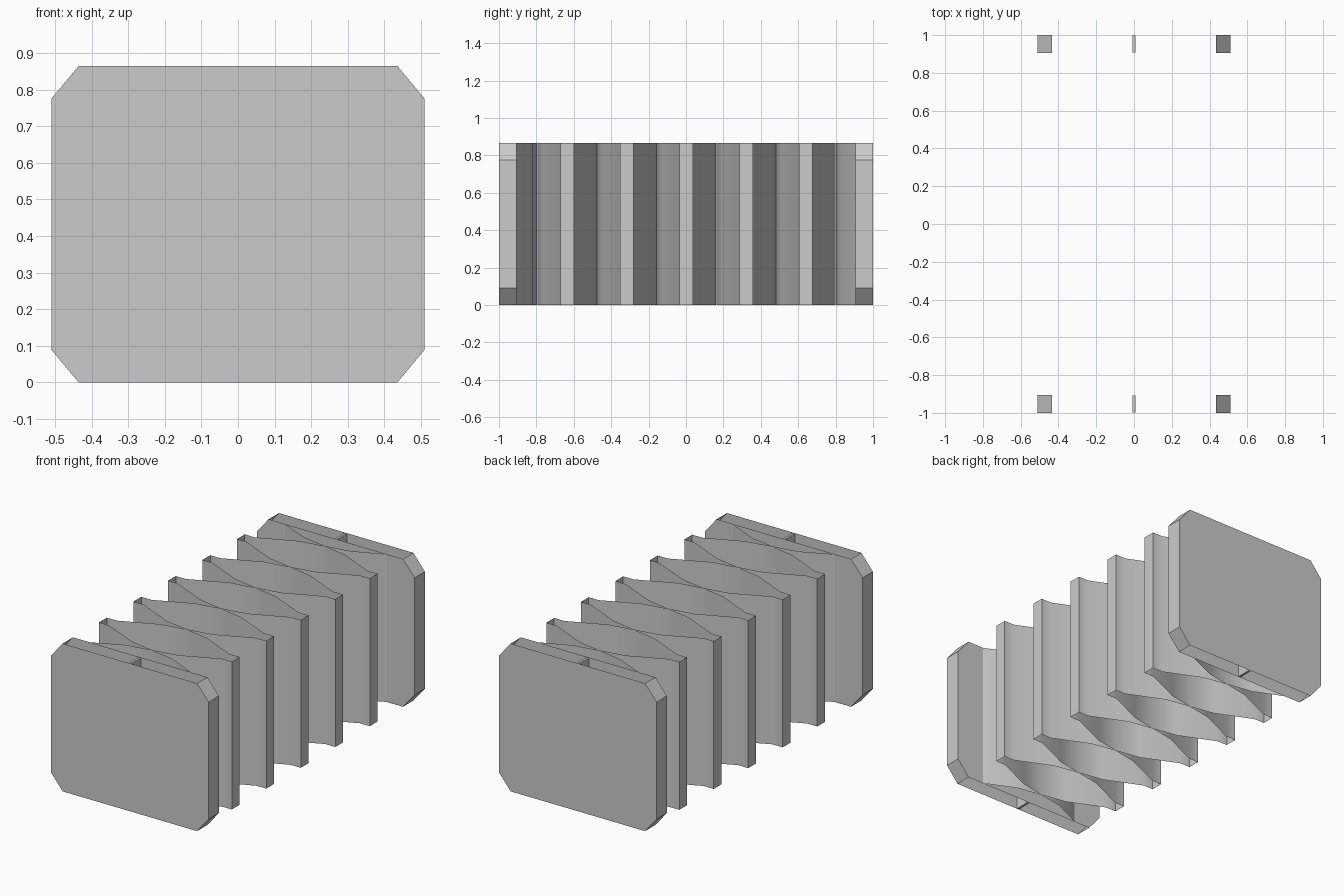
import bpy
import bmesh
import math

HEIGHT = 0.865
PITCH = 0.319
SHIFT = 0.0025
INNER_FACE = 0.905

cube = bpy.data.objects.get("Cube")
if cube:
    bpy.data.objects.remove(cube, do_unlink=True)

grey = bpy.data.materials.new("plain grey")
grey.use_nodes = True
grey.diffuse_color = (0.6, 0.6, 0.6, 1)
grey.node_tree.nodes["Principled BSDF"].inputs["Base Color"].default_value = (0.6, 0.6, 0.6, 1)


def finish(name, bm, smooth=False):
    mesh = bpy.data.meshes.new(name)
    bm.to_mesh(mesh)
    bm.free()
    mesh.materials.append(grey)
    obj = bpy.data.objects.new(name, mesh)
    bpy.context.collection.objects.link(obj)
    if smooth:
        bpy.ops.object.select_all(action="DESELECT")
        obj.select_set(True)
        bpy.context.view_layer.objects.active = obj
        bpy.ops.object.shade_smooth_by_angle(angle=math.radians(30))
    return obj


def sheet(name, points, closed):
    """Thin vertical wall following a plan outline, open at top and bottom."""
    bm = bmesh.new()
    low = [bm.verts.new((x, y, 0)) for x, y in points]
    high = [bm.verts.new((x, y, HEIGHT)) for x, y in points]
    n = len(points)
    for i in range(n if closed else n - 1):
        j = (i + 1) % n
        bm.faces.new((low[i], low[j], high[j], high[i]))
    return finish(name, bm, smooth=True)


# Bellows folds: a quarter outline mirrored into closed cells
quarter = [(0.43, 0.036), (0.365, 0.036), (0.15, 0.132), (0, 0.159)]
upper = quarter + [(-x, y) for x, y in reversed(quarter[:-1])]
outline = upper + [(-x, -y) for x, y in upper]
for i in range(-2, 3):
    centre = SHIFT + PITCH * i
    sheet(f"bellows_fold_{i + 3}", [(x, y + centre) for x, y in outline], True)

# Half folds that run into the end plates
for side, label in ((-1, "front"), (1, "back")):
    tip = 2.5 * PITCH
    path = [(0.33, INNER_FACE), (0.15, tip + 0.027), (0, tip + 0.001),
            (-0.15, tip + 0.027), (-0.33, INNER_FACE)]
    sheet(f"{label}_half_fold", [(side * -x, side * y + SHIFT * (abs(y) < INNER_FACE))
                                 for x, y in path], False)

# Hollow end plates with cut corners, open along the top and bottom
corners = [(0.435, 0), (0.51, 0.09), (0.51, HEIGHT - 0.09), (0.435, HEIGHT)]
octagon = corners + [(-x, z) for x, z in reversed(corners)]
for side, label in ((-1, "front"), (1, "back")):
    bm = bmesh.new()
    inner = [bm.verts.new((x, side * INNER_FACE, z)) for x, z in octagon]
    outer = [bm.verts.new((x, side, z)) for x, z in octagon]
    bm.faces.new(inner)
    bm.faces.new(outer)
    for i in range(len(octagon)):
        j = (i + 1) % len(octagon)
        if octagon[i][1] != octagon[j][1] or octagon[i][0] == octagon[j][0]:
            bm.faces.new((inner[i], inner[j], outer[j], outer[i]))
    bmesh.ops.recalc_face_normals(bm, faces=bm.faces)
    finish(f"{label}_end_plate", bm)

    # Central rib inside the plate
    bm = bmesh.new()
    bmesh.ops.create_cube(bm, size=1)
    bmesh.ops.scale(bm, vec=(0.014, 1 - INNER_FACE - 0.006, HEIGHT), verts=bm.verts)
    bmesh.ops.translate(bm, vec=(0, side * (1 + INNER_FACE) / 2, HEIGHT / 2), verts=bm.verts)
    finish(f"{label}_plate_rib", bm)
